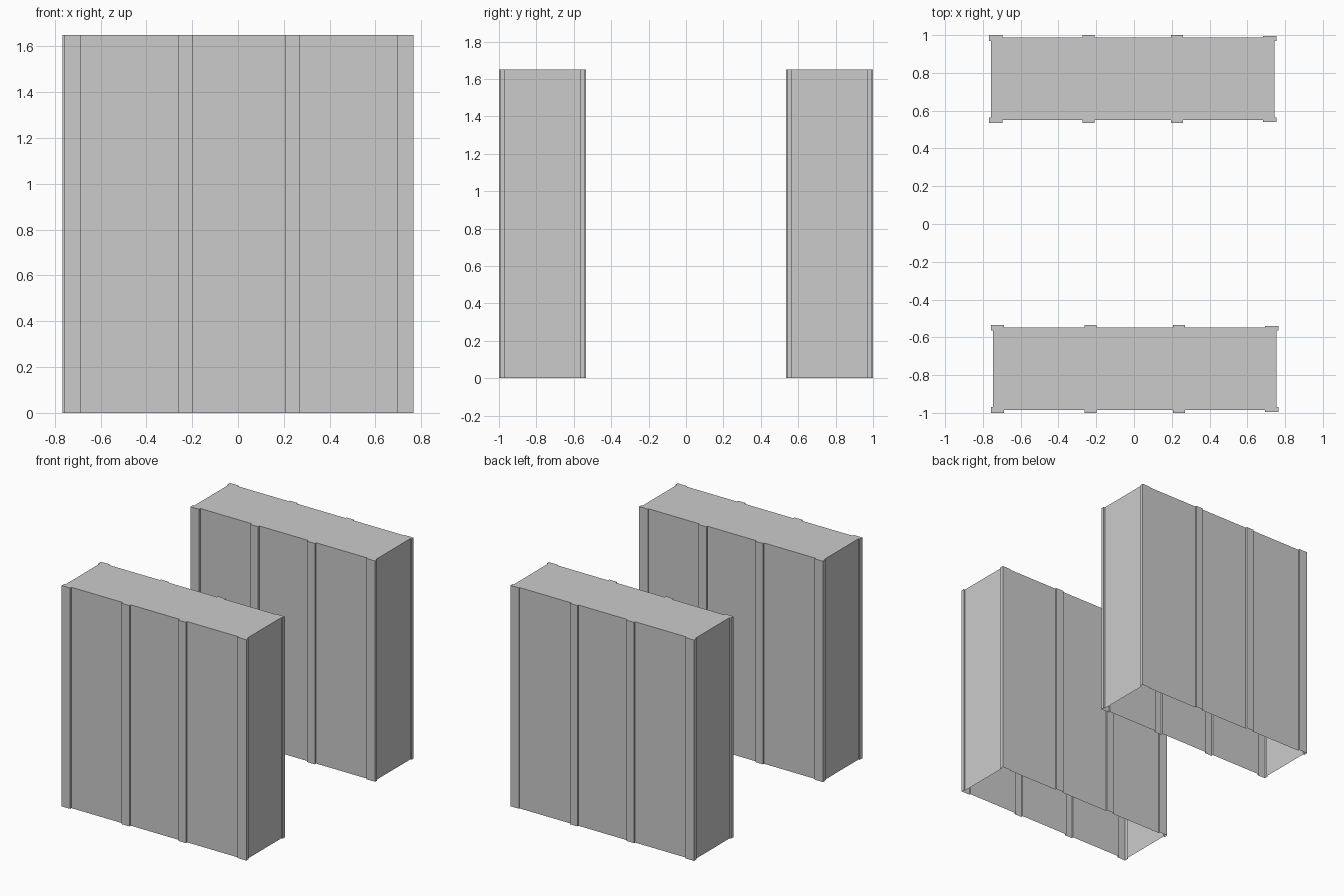
import bpy, bmesh

if "Cube" in bpy.data.objects:
    bpy.data.objects.remove(bpy.data.objects["Cube"])

HEIGHT = 1.65
LEFT, RIGHT = -0.757, 0.745           # end wall planes
RIBS = [(-0.767, -0.697), (-0.272, -0.208), (0.197, 0.26), (0.683, 0.755)]
RETURN = 0.03                         # how far corner ribs wrap round the ends


def side(wall_y, rib_y, end_y):
    """Points along one long side, left to right, stepping out at each rib."""
    pts = [(LEFT, end_y)]
    for i, (x0, x1) in enumerate(RIBS):
        y = rib_y[i]
        first, last = i == 0, i == len(RIBS) - 1
        pts += [(x0, end_y if first else wall_y), (x0, y),
                (x1, y), (x1, end_y if last else wall_y)]
    pts.append((RIGHT, end_y))
    # drop the wall point back in after the first corner rib
    pts.insert(5, None)
    return [p for p in pts if p]


def tower_mesh():
    near = side(0.55, (0.535, 0.535, 0.535, 0.54), 0.535 + RETURN)
    far = side(0.988, (1.0, 1.0, 1.0, 0.995), 1.0 - RETURN)
    # inner step of the left corner rib meets the wall plane
    outline = near + far[::-1]
    bm = bmesh.new()
    base = [bm.verts.new((x, y, 0)) for x, y in outline]
    top = [bm.verts.new((x, y, HEIGHT)) for x, y in outline]
    n = len(outline)
    for i in range(n):
        j = (i + 1) % n
        bm.faces.new((base[i], base[j], top[j], top[i]))
    bm.faces.new(top)                 # roof; the underside stays open
    me = bpy.data.meshes.new("ribbed_block")
    bm.to_mesh(me)
    bm.free()
    return me


# Two identical ribbed blocks, front one shifted forward
mesh = tower_mesh()
for name, loc in (("back_block", (0, 0, 0)), ("front_block", (0.01, -1.535, 0))):
    ob = bpy.data.objects.new(name, mesh)
    ob.location = loc
    bpy.context.collection.objects.link(ob)
